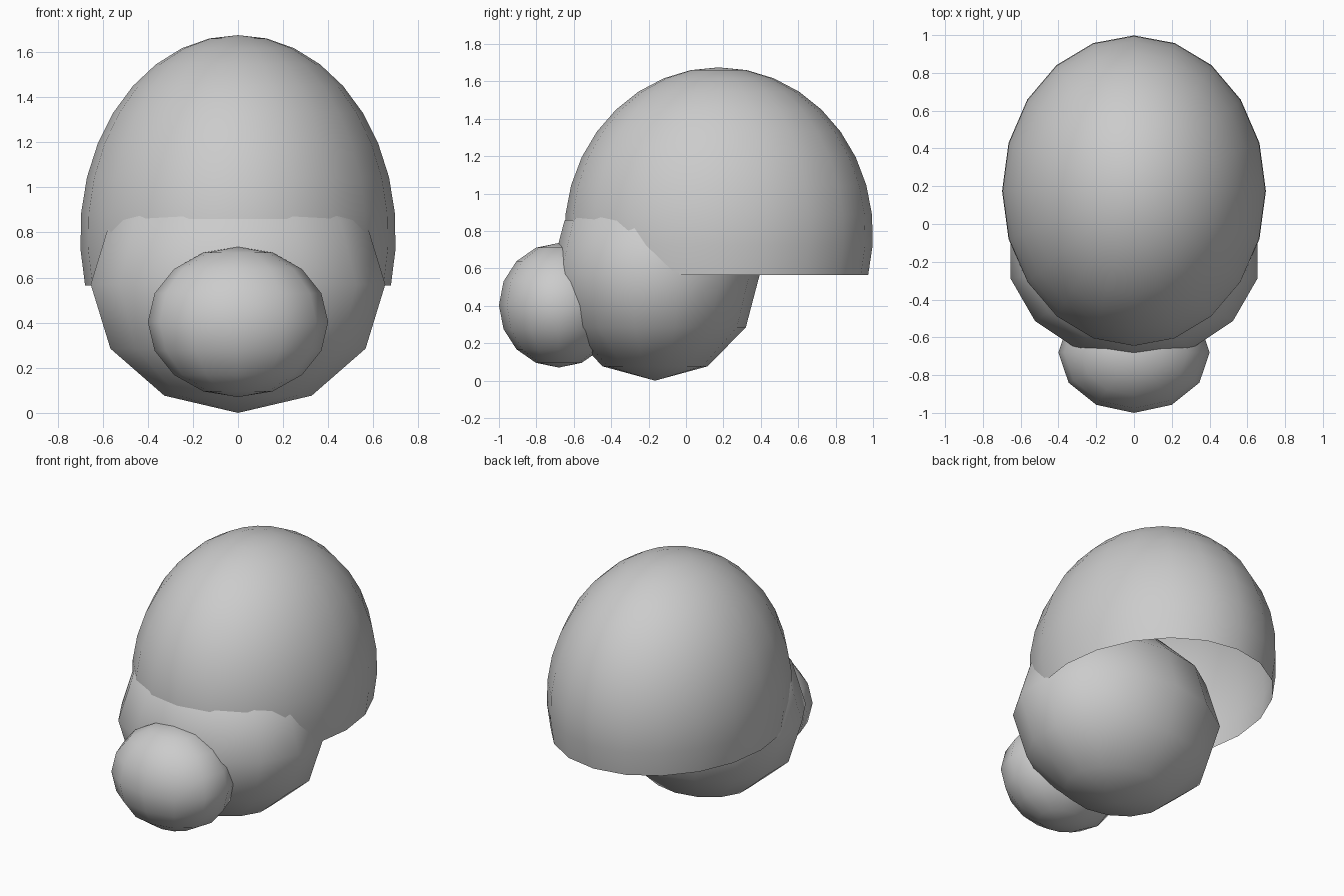
import bpy, bmesh
from math import sin, cos, pi

if "Cube" in bpy.data.objects:
    bpy.data.objects.remove(bpy.data.objects["Cube"])


def ellipsoid(name, centre, radii, segments, rings, sweep=pi):
    """Smooth ellipsoid from its top pole down; left open if sweep < pi."""
    bm = bmesh.new()

    def point(theta, phi):
        unit = (sin(theta) * sin(phi), sin(theta) * cos(phi), cos(theta))
        return bm.verts.new([c + r * u for c, r, u in zip(centre, radii, unit)])

    closed = sweep >= pi
    top = point(0, 0)
    last = rings - 1 if closed else rings
    loops = [[point(sweep * i / rings, 2 * pi * k / segments)
              for k in range(segments)] for i in range(1, last + 1)]
    bottom = point(pi, 0) if closed else None
    for k in range(segments):
        n = (k + 1) % segments
        bm.faces.new((top, loops[0][n], loops[0][k]))
        for a, b in zip(loops, loops[1:]):
            bm.faces.new((a[k], a[n], b[n], b[k]))
        if closed:
            bm.faces.new((bottom, loops[-1][k], loops[-1][n]))
    bmesh.ops.recalc_face_normals(bm, faces=bm.faces)
    # make sure the surface faces outward, also on the open shell
    bm.normal_update()
    f = bm.faces[0]
    if f.normal.z < 0:
        bmesh.ops.reverse_faces(bm, faces=bm.faces)
    for f in bm.faces:
        f.smooth = True
    mesh = bpy.data.meshes.new(name)
    bm.to_mesh(mesh)
    bm.free()
    obj = bpy.data.objects.new(name, mesh)
    bpy.context.collection.objects.link(obj)
    return obj


# Cranium: open shell cut off a little below its widest ring
ellipsoid("cranium", (0, 0.175, 0.786), (0.70, 0.825, 0.889), 20, 10, 0.58 * pi)
# Face: lower-poly ball under the front of the cranium
ellipsoid("face", (0, -0.165, 0.57), (0.67, 0.56, 0.57), 14, 6)
# Muzzle: small ball pushed into the front of the face
ellipsoid("muzzle", (0, -0.68, 0.403), (0.40, 0.32, 0.333), 12, 8)
